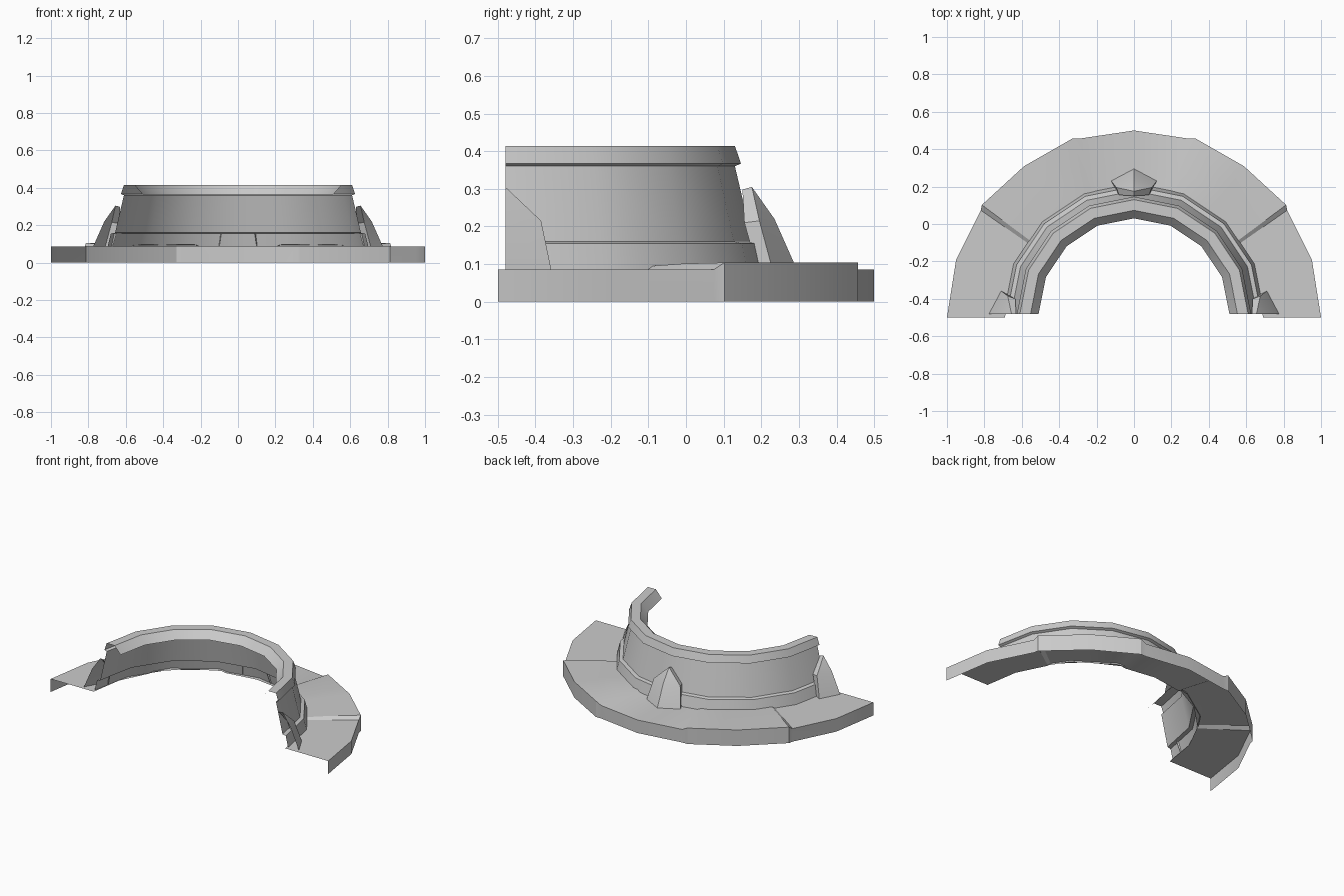
import bpy, bmesh
from math import sin, cos, radians
from mathutils import Matrix, Vector

if "Cube" in bpy.data.objects:
    bpy.data.objects.remove(bpy.data.objects["Cube"])


def sheet(name, columns, smooth=True):
    """Skin an open surface over columns of points (outward faces)."""
    bm = bmesh.new()
    grid = [[bm.verts.new(p) for p in col] for col in columns]
    for a, b in zip(grid, grid[1:]):
        for i in range(len(a) - 1):
            bm.faces.new((a[i], a[i + 1], b[i + 1], b[i]))
    bmesh.ops.remove_doubles(bm, verts=bm.verts, dist=0.0005)
    me = bpy.data.meshes.new(name)
    bm.to_mesh(me)
    bm.free()
    ob = bpy.data.objects.new(name, me)
    bpy.context.collection.objects.link(ob)
    if smooth:
        bpy.ops.object.select_all(action='DESELECT')
        bpy.context.view_layer.objects.active = ob
        ob.select_set(True)
        bpy.ops.object.shade_smooth_by_angle(angle=radians(30))
    return ob


def polar(r, deg, z, cy):
    return (r * cos(radians(deg)), cy + r * sin(radians(deg)), z)


# Base: half-ring apron, open below, with a raised lip on each shoulder
half = [(0, 0), (18, 0), (35, 0), (36.5, 1), (54, 1), (71, 1), (73, 0), (90, 0)]
steps = half + [(180 - a, up) for a, up in reversed(half[:-1])]
base = []
for a, up in steps:
    r = 1.012 if up and a not in (54, 126) else 1.0
    top = 0.104 if up else 0.085
    base.append([polar(0.69, a, 0.085 + 0.01 * up, -0.5),
                 polar(0.82, a, 0.085 + 0.016 * up, -0.5),
                 polar(r, a, top, -0.5),
                 polar(r, a, 0.0, -0.5)])
sheet("base_apron", base)

# Collar: eight-sided half lathe with bevelled rim, wall and foot
CY = -0.48
profile = [(0.51, 0.365), (0.553, 0.414), (0.61, 0.414), (0.626, 0.367),
           (0.61, 0.36), (0.657, 0.16), (0.68, 0.155), (0.697, 0.085)]
sheet("collar", [[polar(r, 22.5 * k, z, CY) for r, z in profile]
                 for k in range(9)])

# Claws: ridge, side edges and return flanges (radius, half width, height)
ridge = [(0.655, 0.0, 0.305), (0.715, 0.0, 0.22), (0.775, 0.0, 0.085)]
side = [(0.655, 0.0, 0.305), (0.675, 0.095, 0.215), (0.71, 0.122, 0.085)]
flange = [(0.63, 0.0, 0.298), (0.635, 0.08, 0.21), (0.67, 0.1, 0.085)]


def mirrored(col):
    return [(r, -t, z) for r, t, z in col]


def claw(name, deg, cols):
    m = Matrix.Translation((0, CY, 0)) @ Matrix.Rotation(radians(deg), 4, 'Z')
    sheet(name, [[m @ Vector(p) for p in col] for col in cols])


left = [ridge, side, flange]
right = [mirrored(flange), mirrored(side), ridge]
claw("back_claw", 90, right + left[1:])
claw("right_half_claw", 0, left)
claw("left_half_claw", 180, right)
